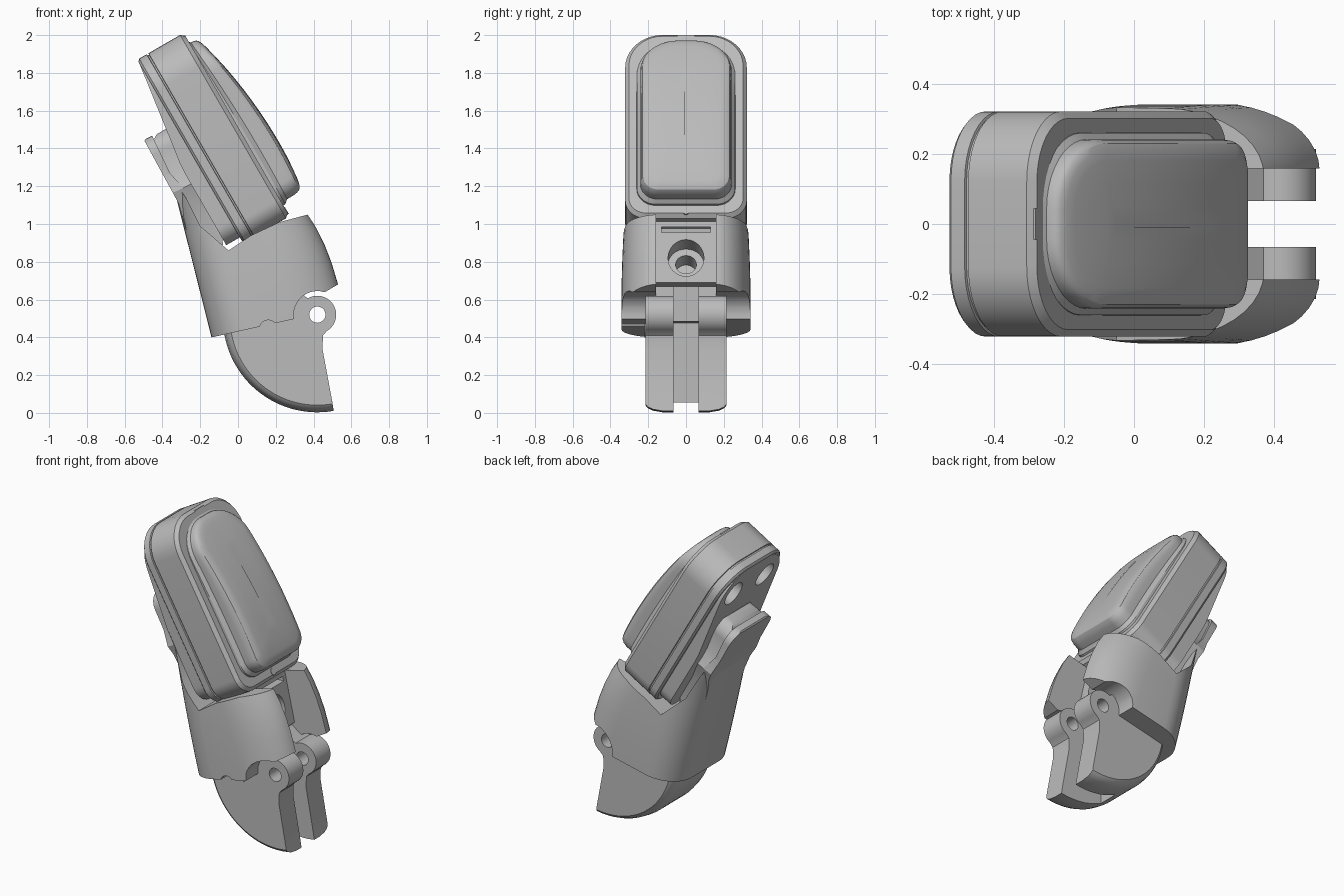
import bpy, bmesh, math
from mathutils import Matrix, Vector

cube = bpy.data.objects.get("Cube")
if cube:
    bpy.data.objects.remove(cube)

grey = bpy.data.materials.new("plain grey")
grey.use_nodes = True
grey.diffuse_color = (0.5, 0.5, 0.5, 1)
grey.node_tree.nodes["Principled BSDF"].inputs["Base Color"].default_value = (0.5, 0.5, 0.5, 1)


def frame(a, b):
    """Axes a, b and their cross product as a rotation."""
    a, b = Vector(a).normalized(), Vector(b).normalized()
    return Matrix((a, b, a.cross(b))).transposed()


SIDE = frame((1, 0, 0), (0, 0, 1))             # x, z, depth towards the front
POD = frame((0.5, 0, -0.866), (0, 1, 0))       # down the pod, y, outward
CUP = frame((0.97, 0, 0.245), (0, 1, 0))       # forward, y, up the collar
CLIP = frame((0, 1, 0), (-0.44, 0, 0.9))       # y, up the clip, outward


def loft(name, rings, axes):
    bm = bmesh.new()
    rows = [[bm.verts.new(axes @ Vector(p)) for p in ring] for ring in rings]
    n = len(rows[0])
    for low, high in zip(rows, rows[1:]):
        for i in range(n):
            bm.faces.new((low[i], low[(i + 1) % n], high[(i + 1) % n], high[i]))
    bm.faces.new(rows[0][::-1])
    bm.faces.new(rows[-1])
    bmesh.ops.recalc_face_normals(bm, faces=bm.faces[:])
    mesh = bpy.data.meshes.new(name)
    bm.to_mesh(mesh)
    bm.free()
    mesh.materials.append(grey)
    ob = bpy.data.objects.new(name, mesh)
    bpy.context.collection.objects.link(ob)
    return ob


def prism(name, pts, axes, lo, hi):
    return loft(name, [[(a, b, h) for a, b in pts] for h in (lo, hi)], axes)


def arc(cx, cy, rx, ry, a0, a1, n=10):
    angles = [math.radians(a0 + (a1 - a0) * i / n) for i in range(n + 1)]
    return [(cx + rx * math.cos(t), cy + ry * math.sin(t)) for t in angles]


def circle(cx, cy, r):
    return arc(cx, cy, r, r, 0, 348.75, 31)


def rounded(x0, x1, hy, back, front, steps=1):
    """Outline with elliptical corners; long sides split into steps."""
    (bx, by), (fx, fy) = back, front
    pts = arc(x1 - fx, -hy + fy, fx, fy, -90, 0) + arc(x1 - fx, hy - fy, fx, fy, 0, 90)
    side = [(x1 - fx + (x0 + bx - x1 + fx) * i / steps, hy) for i in range(1, steps)]
    pts += side + arc(x0 + bx, hy - by, bx, by, 90, 180)
    pts += arc(x0 + bx, -hy + by, bx, by, 180, 270)
    return pts + [(x, -y) for x, y in reversed(side)]


def combine(ob, cutter, operation="DIFFERENCE"):
    mod = ob.modifiers.new("cut", "BOOLEAN")
    mod.object, mod.operation, mod.solver = cutter, operation, "EXACT"
    graph = bpy.context.evaluated_depsgraph_get()
    graph.update()
    mesh = bpy.data.meshes.new_from_object(ob.evaluated_get(graph))
    ob.modifiers.clear()
    ob.data = mesh
    bpy.data.objects.remove(cutter)


# Pod body: rounded slab with a seam groove and a stepped front rim
def pod_ring(inset, u):
    r, q = 0.2 - inset, 0.11 - inset
    pts = rounded(-1.886 + inset, -0.765 - inset, 0.322 - inset, (r, r), (q, q))
    return [(s, y, u) for s, y in pts]


pod = loft("pod_body", [pod_ring(*p) for p in (
    (0.012, 0.473), (0, 0.485), (0, 0.53), (0.008, 0.532), (0.008, 0.54), (0, 0.542),
    (0, 0.735), (0.02, 0.757))], POD)

# Wedge-shaped back panel that thickens towards the clip
def back_depth(s):
    return 0.473 - 0.138 * min(max(s + 1.866, 0), 0.6)


outline = rounded(-1.866, -0.8, 0.3, (0.19, 0.19), (0.1, 0.1), 12)
panel = loft("pod_back_panel", [[(s, y, 0.5) for s, y in outline],
                                [(s, y, back_depth(s)) for s, y in outline]], POD)
for y in (-0.162, 0.162):
    for part in (pod, panel):
        combine(part, prism("hole_cutter", circle(-1.7, y, 0.08), POD, 0.3, 0.526))


# Domed cover on the pod
def dome_ring(inset, part):
    r, q = max(0.2 - inset, 0.004), max(0.09 - inset * 0.5, 0.004)
    q = min(q, 0.24 - inset)
    pts = rounded(-1.822 + inset, -0.85 - inset, 0.242 - inset, (r, r), (q, q), 12)
    return [(s, y, 0.74 + part * (0.163 - 0.2 * (s + 1.13) ** 2)) for s, y in pts]


dome = loft("pod_dome", [dome_ring(*p) for p in (
    (-0.02, 0), (-0.018, 0.2), (0, 0.35), (0, 0.6), (0.004, 0.78), (0.012, 0.89), (0.03, 0.96),
    (0.06, 0.99), (0.13, 1.0), (0.19, 1.01), (0.234, 1.01))], POD)

# Small latch at the pod's top and sensor dot below the dome
latch = prism("top_latch", [(-1.873, -0.045), (-1.85, -0.045), (-1.85, 0.045), (-1.873, 0.045)],
              POD, 0.71, 0.757)
dot = prism("front_dot", circle(-0.8, 0, 0.022), POD, 0.75, 0.76)

# Collar: rounded tube trimmed by its side profile, rising to the clip at the back
stations = ((0.36, 0.69, 0.342), (0.53, 0.681, 0.342), (0.65, 0.676, 0.34), (0.75, 0.664, 0.337),
            (0.85, 0.643, 0.333), (0.93, 0.616, 0.329), (1.0, 0.585, 0.325), (1.4, 0.4, 0.3))
collar = loft("collar", [[(b, y, c) for b, y in rounded(-0.038, front, hy, (0.2, 0.2), (0.3, 0.19))]
                         for c, front, hy in stations], CUP)
HINGE = (0.42, 0.52)
profile = [(-0.3, 0.364), (0.297, 0.497)] + arc(*HINGE, 0.125, 0.125, 180, 72)
profile += [(0.53, 0.68), (0.75, 0.74), (0.75, 1.14), (0.37, 1.05), (0.22, 1.01), (0.07, 0.94),
            (-0.05, 0.86), (-0.2, 0.99), (-0.27, 1.13), (-0.35, 1.25), (-0.55, 1.3)]
combine(collar, prism("trim", profile, SIDE, -0.6, 0.6), "INTERSECT")

# Gap between the front cheeks, socket, slit and pin notch
gap = [(0.2, 1.2), (0.23, 1.0), (0.30, 0.69), (0.24, 0.67), (0.24, 0.3), (0.9, 0.3), (0.9, 1.2)]
combine(collar, prism("gap_cutter", gap, SIDE, -0.158, 0.158))
centre = POD.transposed() @ Vector((0.27, 0, 0.82))
for radius, depth in ((0.095, 0.07), (0.055, 0.17)):
    combine(collar, prism("socket_cutter", circle(centre.x, 0, radius), POD,
                          centre.z - depth, centre.z + 0.2))
slit = [(0.16, 0.955), (0.4, 0.955), (0.4, 0.985), (0.16, 0.985)]
combine(collar, prism("slit_cutter", slit, SIDE, -0.13, 0.13))
PIN = (0.16, 0.445)
combine(collar, prism("pin_cutter", circle(*PIN, 0.046), SIDE, 0.1, 0.6))

# Clip: back tongue rising from the collar, with a pad towards the pod
tongue = [(-0.495, 1.44), (-0.485, 1.46), (-0.455, 1.468), (-0.36, 1.27), (-0.19, 1.08),
          (-0.08, 0.89), (-0.2, 0.8), (-0.24, 0.85), (-0.315, 1.11)]
pad = [(-0.45, 1.44), (-0.43, 1.475), (-0.375, 1.508), (-0.345, 1.49), (-0.09, 1.04),
       (-0.08, 0.89), (-0.2, 0.9), (-0.33, 1.2)]
base = (CLIP.transposed() @ Vector((-0.32, 0, 1.11))).y
for name, points, narrow in (("clip_tongue", tongue, 0), ("clip_pad", pad, 0.02)):
    w = 0.21 - narrow
    half = [(0.17, base - 0.5), (0.19, base - 0.08), (0.235, base + 0.06), (w, base + 0.16)]
    half += arc(w - 0.09, base + 0.29, 0.09, 0.09, 0, 90, 8)
    outline = half + [(-y, t) for y, t in reversed(half)]
    clip = prism(name, points, SIDE, -0.4, 0.4)
    combine(clip, prism("clip_trim", outline, CLIP, -2, 2), "INTERSECT")


# Hook: quarter disc with hinge lobe and softened curved rim
def hook_ring(radius, y):
    pts = arc(0.42, 0.503, radius, radius, 180, 280, 28)
    pts += [(0.498, 0.065), (0.447, 0.34), (0.45, 0.41)]
    pts += arc(*HINGE, 0.1, 0.1, -60, 120, 20) + [(0.28, 0.67), (0.0, 0.6)]
    return [(a, b, y) for a, b in pts]


rims = ((0.462, 0.215), (0.478, 0.203), (0.491, 0.175), (0.5, 0.125))
rings = [hook_ring(r, -y) for r, y in rims] + [hook_ring(r, y) for r, y in reversed(rims)]
hook = loft("hook", rings, SIDE)
slot = [(0.2, -0.1), (0.8, -0.1), (0.8, 0.9), (0.2, 0.9)]
combine(hook, prism("slot_cutter", slot, SIDE, -0.066, 0.066))
combine(hook, prism("hinge_cutter", circle(*HINGE, 0.043), SIDE, -0.5, 0.5))
pin = prism("hook_pin", circle(*PIN, 0.045), SIDE, 0.1, 0.22)

# Smooth shading with sharp edges kept
for ob in bpy.context.collection.objects:
    if ob.type == "MESH" and grey.name in ob.data.materials:
        bpy.ops.object.select_all(action="DESELECT")
        ob.select_set(True)
        bpy.context.view_layer.objects.active = ob
        bpy.ops.object.shade_smooth_by_angle(angle=math.radians(30))
